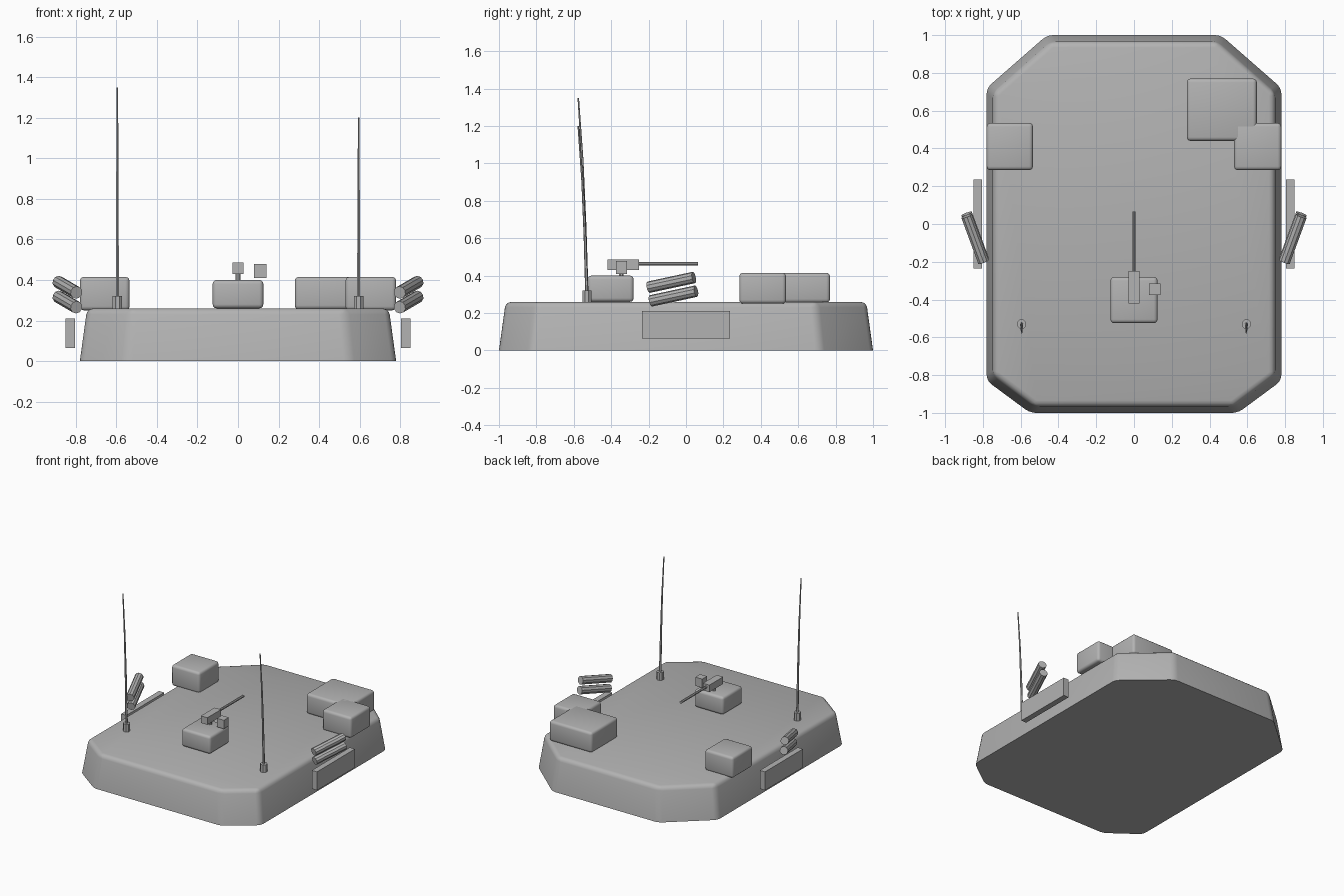
import bpy, bmesh, math
from mathutils import Vector

if "Cube" in bpy.data.objects:
    bpy.data.objects.remove(bpy.data.objects["Cube"])

grey = bpy.data.materials.new("plain grey")
grey.diffuse_color = (0.45, 0.45, 0.45, 1)
grey.use_nodes = True
grey.node_tree.nodes["Principled BSDF"].inputs["Base Color"].default_value = grey.diffuse_color


def finish(name, bm, smooth=None):
    bmesh.ops.recalc_face_normals(bm, faces=bm.faces)
    me = bpy.data.meshes.new(name)
    bm.to_mesh(me)
    bm.free()
    me.materials.append(grey)
    ob = bpy.data.objects.new(name, me)
    bpy.context.collection.objects.link(ob)
    if smooth:
        bpy.ops.object.select_all(action='DESELECT')
        ob.select_set(True)
        bpy.context.view_layer.objects.active = ob
        bpy.ops.object.shade_smooth_by_angle(angle=math.radians(smooth))
    return ob


def box(name, lo, hi, bevel=0):
    bm = bmesh.new()
    bmesh.ops.create_cube(bm, size=1)
    lo, hi = Vector(lo), Vector(hi)
    for v in bm.verts:
        v.co = (lo + hi) / 2 + v.co * (hi - lo)
    if bevel:
        bmesh.ops.bevel(bm, geom=bm.edges[:], offset=bevel, segments=3,
                        profile=0.5, affect='EDGES')
    return finish(name, bm, 35 if bevel else None)


def tube(name, points, radii, sides, smooth=None):
    """Capped tube with one ring of vertices per path point."""
    bm = bmesh.new()
    pts = [Vector(p) for p in points]
    turn = (pts[-1] - pts[0]).to_track_quat('Z', 'Y')
    rings = []
    for p, r in zip(pts, radii):
        rings.append([bm.verts.new(p + turn @ Vector((r * math.cos(a), r * math.sin(a), 0)))
                      for a in (math.tau * (i + 0.5) / sides for i in range(sides))])
    for a, b in zip(rings, rings[1:]):
        for i in range(sides):
            j = (i + 1) % sides
            bm.faces.new((a[i], a[j], b[j], b[i]))
    bm.faces.new(rings[0])
    bm.faces.new(rings[-1])
    return finish(name, bm, smooth)


# Hull: tapered eight-sided slab, rounded everywhere except the bottom rim
half = [(0.55, -1), (0.78, -0.83), (0.78, 0.72), (0.46, 1)]
outline = half + [(-x, y) for x, y in reversed(half)]
bm = bmesh.new()
low = [bm.verts.new((x, y, 0)) for x, y in outline]
top = [bm.verts.new((x * 0.954, y * 0.964, 0.26)) for x, y in outline]
bm.faces.new(low)
bm.faces.new(top)
for i in range(8):
    j = (i + 1) % 8
    bm.faces.new((low[i], low[j], top[j], top[i]))
edges = [e for e in bm.edges if max(v.co.z for v in e.verts) > 0.1]
bmesh.ops.bevel(bm, geom=edges, offset=0.03, segments=3, profile=0.5, affect='EDGES')
finish("hull", bm, 30)

# Rounded deck housings
box("left_housing", (-0.78, 0.285, 0.25), (-0.535, 0.535, 0.415), 0.02)
box("right_housing", (0.53, 0.285, 0.25), (0.78, 0.535, 0.415), 0.02)
box("large_housing", (0.28, 0.44, 0.255), (0.65, 0.77, 0.415), 0.02)
box("gun_housing", (-0.125, -0.525, 0.26), (0.125, -0.28, 0.40), 0.02)

# Gun: post, receiver, barrel and ammunition box
tube("gun_post", [(0, -0.345, 0.39), (0, -0.345, 0.44)], [0.013] * 2, 8, 35)
box("gun_receiver", (-0.028, -0.42, 0.43), (0.028, -0.25, 0.485))
tube("gun_barrel", [(0, -0.26, 0.463), (0, 0.065, 0.463)], [0.01] * 2, 8)
box("ammunition_box", (0.08, -0.375, 0.41), (0.14, -0.315, 0.478))

# Whip antennas, swept back as they rise
for side, s, height in (("left", -1, 1.05), ("right", 1, 0.90)):
    x = s * 0.595
    tube(side + "_antenna_base", [(x, -0.53, 0.255), (x, -0.53, 0.32)], [0.026] * 2, 8)
    path = [(x, -0.53 - d, 0.30 + t * height)
            for t, d in ((0, 0), (0.35, 0.01), (0.68, 0.024), (1, 0.046))]
    tube(side + "_antenna", path, [0.009, 0.0075, 0.006, 0.004], 6)

# Side plates and angled launcher tubes
for side, s in (("left", -1), ("right", 1)):
    box(side + "_side_plate", (min(s * 0.805, s * 0.85), -0.235, 0.065),
        (max(s * 0.805, s * 0.85), 0.235, 0.21))
    for level, dy, dz in (("upper", 0, 0), ("lower", 0.012, -0.073)):
        tube(f"{side}_{level}_launcher",
             [(s * 0.797, -0.2 + dy, 0.338 + dz), (s * 0.886, 0.042 + dy, 0.39 + dz)],
             [0.031] * 2, 10)
